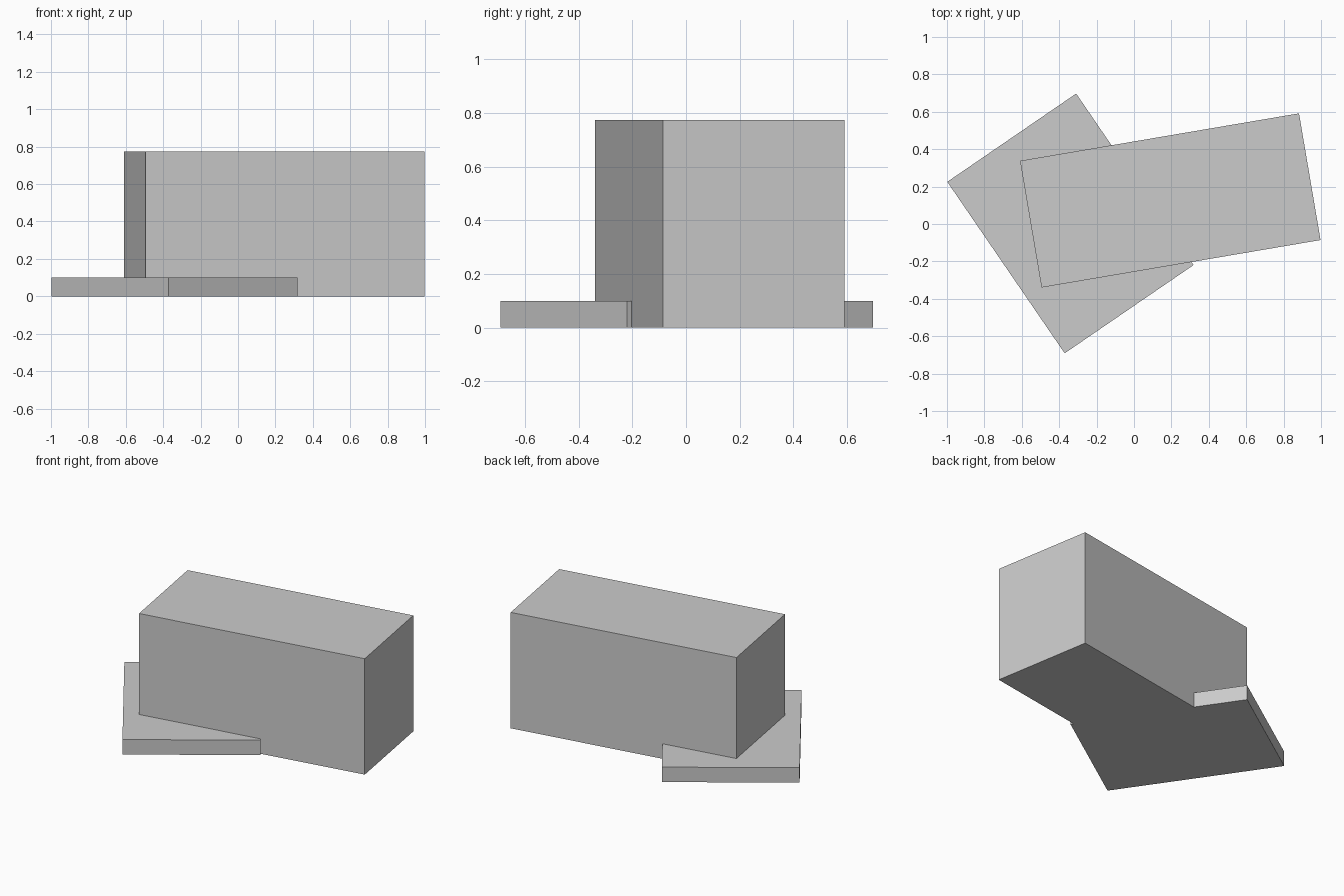
import bpy
from math import radians

# Remove the default object
cube = bpy.data.objects.get("Cube")
if cube:
    bpy.data.objects.remove(cube, do_unlink=True)

# Single plain grey
GREY = (0.6, 0.6, 0.6, 1.0)
grey = bpy.data.materials.new("light_grey")
grey.use_nodes = True
grey.diffuse_color = GREY
grey.node_tree.nodes["Principled BSDF"].inputs["Base Color"].default_value = GREY


def block(name, x, y, size, angle):
    """Upright box standing on the ground, turned about z."""
    bpy.ops.mesh.primitive_cube_add(size=1, location=(x, y, size[2] / 2),
                                    rotation=(0, 0, radians(angle)))
    obj = bpy.context.object
    obj.name = name
    obj.scale = size
    bpy.ops.object.transform_apply(location=False, rotation=False, scale=True)
    obj.data.materials.append(grey)
    return obj


# Tall main building volume
block("main_block", 0.194, 0.126, (1.513, 0.687, 0.775), 9.65)

# Low slab crossing under it
block("low_slab", -0.34, 0.003, (0.835, 1.111, 0.1), 34.4)
